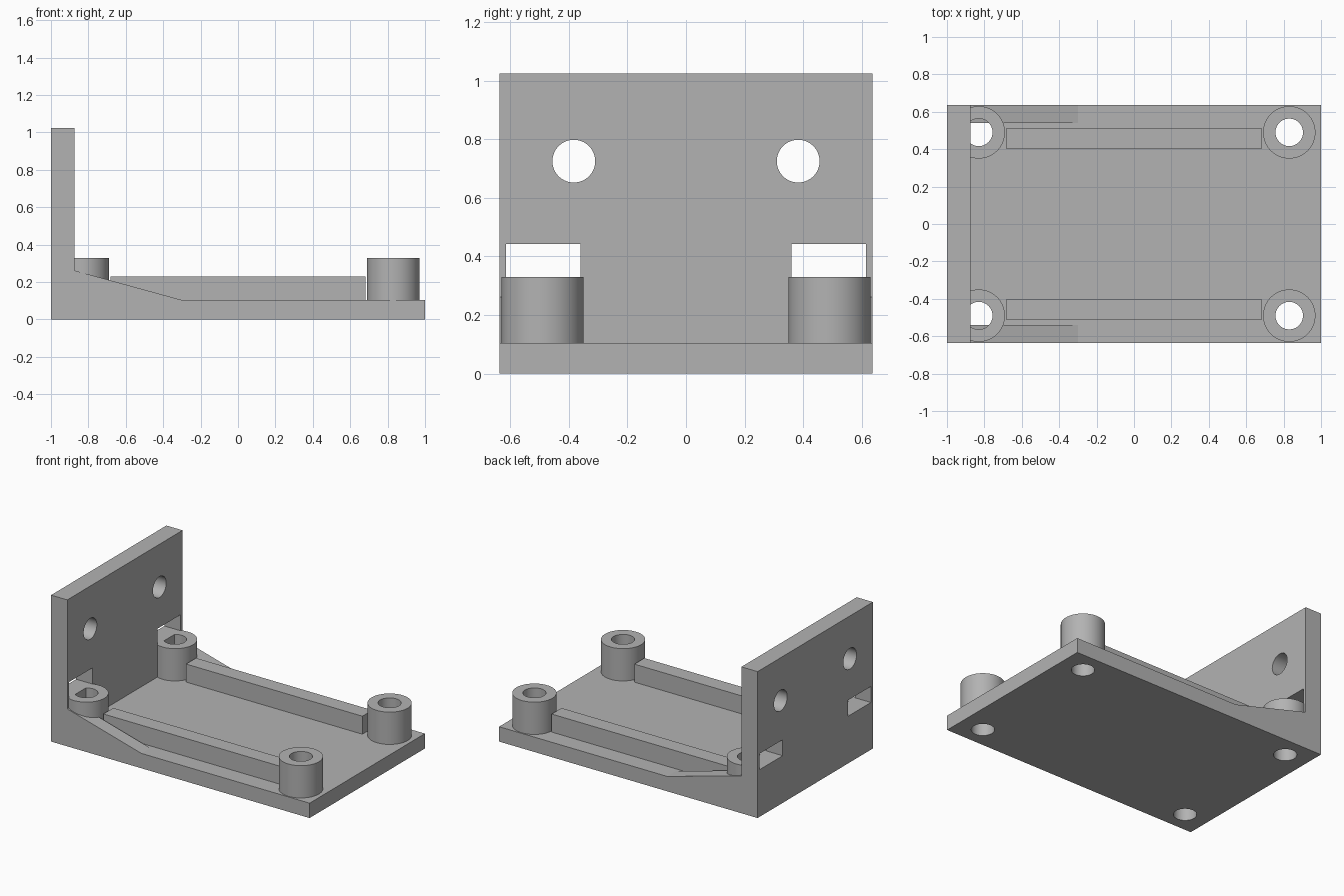
import bpy, bmesh, math
from mathutils import Matrix, Vector

if "Cube" in bpy.data.objects:
    bpy.data.objects.remove(bpy.data.objects["Cube"])

grey = bpy.data.materials.new("plain grey")
grey.use_nodes = True
COLOUR = (0.45, 0.45, 0.45, 1)
grey.diffuse_color = COLOUR
grey.node_tree.nodes["Principled BSDF"].inputs["Base Color"].default_value = COLOUR

# Main dimensions
HALF_Y, BASE_Z, WALL_X, WALL_Z = 0.637, 0.104, -0.875, 1.024
BOSS_X, BOSS_Y, BOSS_R, BOSS_Z, BORE_R = 0.83, 0.49, 0.14, 0.33, 0.0735


def finish(name, bm):
    bmesh.ops.recalc_face_normals(bm, faces=bm.faces)
    mesh = bpy.data.meshes.new(name)
    bm.to_mesh(mesh)
    bm.free()
    mesh.materials.append(grey)
    obj = bpy.data.objects.new(name, mesh)
    bpy.context.collection.objects.link(obj)
    return obj


def box(name, low, high):
    low, high = Vector(low), Vector(high)
    bm = bmesh.new()
    place = Matrix.Translation((low + high) / 2) @ Matrix.Diagonal((*(high - low), 1))
    bmesh.ops.create_cube(bm, size=1, matrix=place)
    return finish(name, bm)


def cylinder(name, centre, radius, depth, along_x=False):
    bm = bmesh.new()
    place = Matrix.Translation(centre)
    if along_x:
        place = place @ Matrix.Rotation(math.pi / 2, 4, "Y")
    bmesh.ops.create_cone(bm, cap_ends=True, segments=64, radius1=radius,
                          radius2=radius, depth=depth, matrix=place)
    return finish(name, bm)


def cut(obj, cutters):
    """Subtract the cutters, bake the result and remove the cutters."""
    for cutter in cutters:
        mod = obj.modifiers.new("cut", "BOOLEAN")
        mod.operation, mod.solver, mod.object = "DIFFERENCE", "EXACT", cutter
        cutter.hide_render = True
    graph = bpy.context.evaluated_depsgraph_get()
    graph.update()
    baked = bpy.data.meshes.new_from_object(obj.evaluated_get(graph))
    obj.modifiers.clear()
    obj.data = baked
    for cutter in cutters:
        bpy.data.objects.remove(cutter)


def smooth(obj):
    bpy.ops.object.select_all(action="DESELECT")
    obj.select_set(True)
    bpy.context.view_layer.objects.active = obj
    bpy.ops.object.shade_smooth_by_angle(angle=math.radians(30))


def bore(x, y):
    return cylinder("bore_cutter", (x, y, 0.2), BORE_R, 1)


# Base plate with four screw holes
base = box("base_plate", (-1, -HALF_Y, 0), (1, HALF_Y, BASE_Z))
cut(base, [bore(sx * BOSS_X, sy * BOSS_Y) for sx in (-1, 1) for sy in (-1, 1)])
smooth(base)

# Upright wall with two round holes and two slots
wall = box("upright_wall", (-1, -HALF_Y, BASE_Z), (WALL_X, HALF_Y, WALL_Z))
cutters = []
for side in (-1, 1):
    cutters.append(cylinder("hole_cutter", (-0.94, side * 0.383, 0.725), 0.073, 0.5, True))
    y0, y1 = sorted((side * 0.36, side * 0.615))
    cutters.append(box("slot_cutter", (-1.2, y0, BOSS_Z), (-0.7, y1, 0.442)))
cut(wall, cutters)
smooth(wall)

for side, label in ((-1, "front"), (1, "back")):
    # Hollow bosses, the ones at the wall trimmed flush with it
    for end, place in ((-1, "wall"), (1, "free")):
        boss = cylinder(f"{label}_{place}_end_boss",
                        (end * BOSS_X, side * BOSS_Y, (BASE_Z + BOSS_Z) / 2),
                        BOSS_R, BOSS_Z - BASE_Z)
        tools = [bore(end * BOSS_X, side * BOSS_Y)]
        if end < 0:
            tools.append(box("trim_cutter", (-1.2, -1, -1), (WALL_X, 1, 1)))
        cut(boss, tools)
        smooth(boss)

    # Long rib between the bosses
    y0, y1 = sorted((side * 0.402, side * 0.512))
    box(f"{label}_rib", (-0.683, y0, BASE_Z), (0.681, y1, 0.23))

    # Sloped gusset between wall and base
    bm = bmesh.new()
    profile = [(WALL_X, BASE_Z), (-0.3, BASE_Z), (WALL_X, 0.262)]
    face = bm.faces.new([bm.verts.new((x, side * 0.539, z)) for x, z in profile])
    grown = bmesh.ops.extrude_face_region(bm, geom=[face], use_keep_orig=True)["geom"]
    bmesh.ops.translate(bm, vec=(0, side * (HALF_Y - 0.539), 0),
                        verts=[v for v in grown if isinstance(v, bmesh.types.BMVert)])
    finish(f"{label}_gusset", bm)
